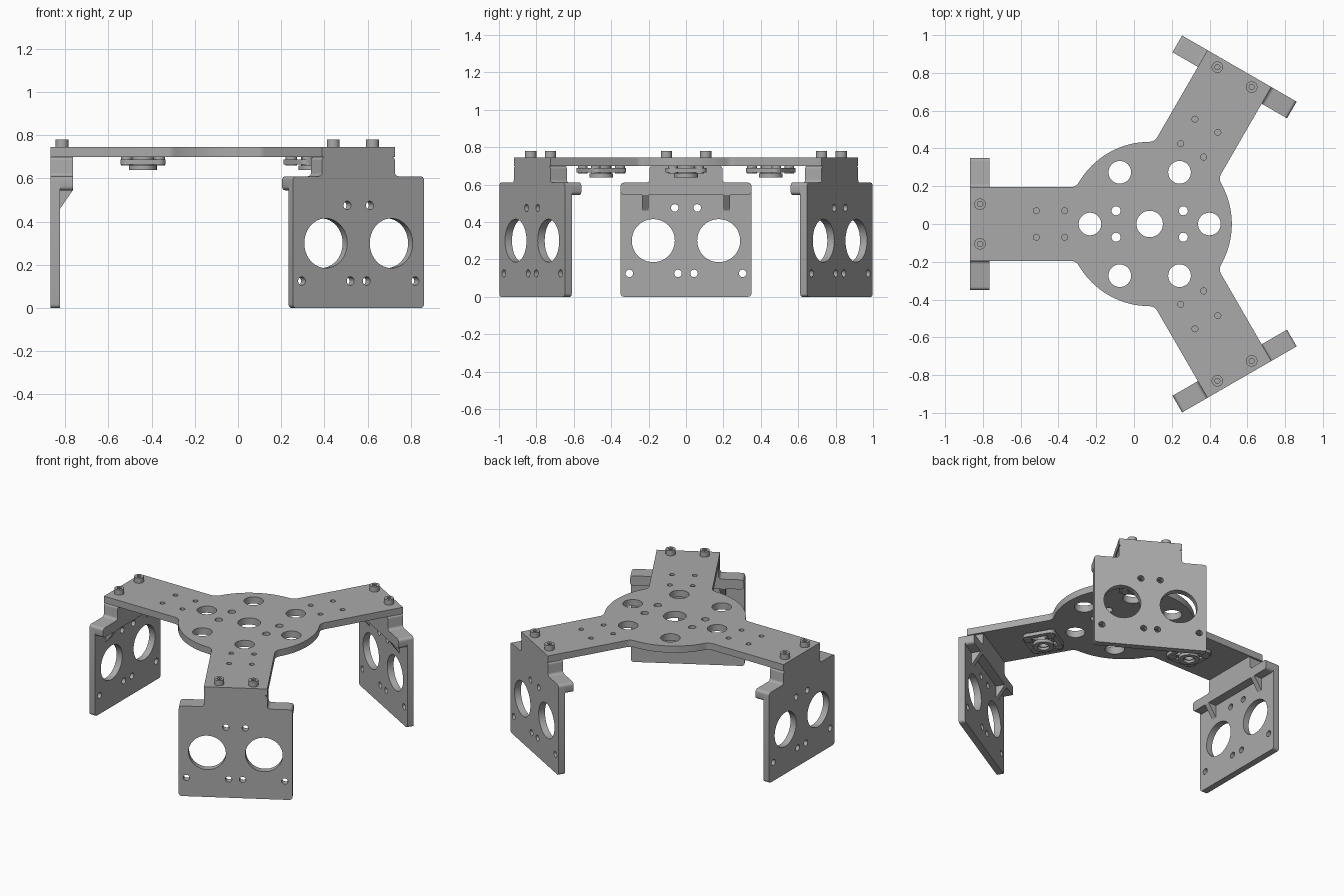
import bpy
import bmesh
from math import sin, cos, pi, radians, atan2
from mathutils import Matrix, Vector

cube = bpy.data.objects.get("Cube")
if cube:
    bpy.data.objects.remove(cube)


def make_material(name, value):
    mat = bpy.data.materials.new(name)
    color = (value, value, value, 1)
    mat.diffuse_color = color
    mat.use_nodes = True
    mat.node_tree.nodes["Principled BSDF"].inputs["Base Color"].default_value = color
    return mat


GREY = make_material("plain grey", 0.4)

# Main dimensions
HUB = Matrix.Translation((0.083, 0, 0))
HUB_R, ARM_W, ARM_END = 0.435, 0.195, 0.95
PLATE_LOW, PLATE_TOP = 0.70, 0.745
WALL_IN, SHELF_IN = 0.907, 0.848
ARMS = {"front": -pi / 3, "back": pi / 3, "right": pi}

# Axes for profiles: across the arm, and along the arm standing upright
ACROSS = Matrix(((0, 0, 1, 0), (1, 0, 0, 0), (0, 1, 0, 0), (0, 0, 0, 1)))
ALONG = Matrix(((1, 0, 0, 0), (0, 0, -1, 0), (0, 1, 0, 0), (0, 0, 0, 1)))


def circle(x, y, r, n=32):
    return [(x + r * cos(2 * pi * i / n), y + r * sin(2 * pi * i / n)) for i in range(n)]


def arc(x, y, r, a, b, n):
    return [(x + r * cos(a + (b - a) * i / n), y + r * sin(a + (b - a) * i / n))
            for i in range(n + 1)]


def rounded(points, r, n=5):
    """Round every right-angled corner of an outline."""
    result = []
    for i, p in enumerate(points):
        c = Vector(p)
        before = (Vector(points[i - 1]) - c).normalized() * r
        after = (Vector(points[(i + 1) % len(points)]) - c).normalized() * r
        for k in range(n + 1):
            t = k / n * pi / 2
            result.append(tuple(c + before * (1 - sin(t)) + after * (1 - cos(t))))
    return result


def box_outline(x0, x1, y0, y1):
    return [(x0, y0), (x1, y0), (x1, y1), (x0, y1)]


def extrude(outline, holes, low, high, axes=Matrix()):
    """Extrude an outline with holes along its normal into a mesh."""
    bm = bmesh.new()
    for loop in [outline] + holes:
        verts = [bm.verts.new((x, y, low)) for x, y in loop]
        for i, v in enumerate(verts):
            bm.edges.new((verts[i - 1], v))
    bmesh.ops.triangle_fill(bm, edges=bm.edges[:], use_beauty=True)
    new = bmesh.ops.extrude_face_region(bm, geom=bm.faces[:])["geom"]
    top = [v for v in new if isinstance(v, bmesh.types.BMVert)]
    bmesh.ops.translate(bm, verts=top, vec=(0, 0, high - low))
    bmesh.ops.recalc_face_normals(bm, faces=bm.faces[:])
    bm.transform(axes)
    mesh = bpy.data.meshes.new("part")
    bm.to_mesh(mesh)
    bm.free()
    mesh.materials.append(GREY)
    return mesh


def place(name, mesh, matrix):
    obj = bpy.data.objects.new(name, mesh)
    obj.matrix_world = matrix
    bpy.context.collection.objects.link(obj)
    return obj


# Three-armed top plate, with filleted joins between arms and round hub
fillet = 0.05
join_y = ARM_W + fillet
join_x = ((HUB_R + fillet) ** 2 - join_y ** 2) ** 0.5
join_a = atan2(join_y, join_x)
segment = [(ARM_END, -ARM_W), (ARM_END, ARM_W)]
segment += arc(join_x, join_y, fillet, -pi / 2, join_a - pi, 6)
segment += arc(0, 0, HUB_R, join_a, 2 * pi / 3 - join_a, 16)[1:]
segment += arc(join_x, -join_y, fillet, pi - join_a, pi / 2, 6)[1:0]
outline, holes = [], [circle(0, 0, 0.07)]
mirror = [(x, -y) for x, y in arc(join_x, join_y, fillet, -pi / 2, join_a - pi, 6)]
segment = mirror[::-1][1:] + segment
for a in sorted(ARMS.values()):
    turn = Matrix.Rotation(a, 2)
    outline += [tuple(turn @ Vector(p)) for p in segment]
    for r in (0.45, 0.6):
        for y in (-0.07, 0.07):
            holes.append(circle(*(turn @ Vector((r, y))), 0.016, 16))
holes += [circle(0.316 * cos(k * pi / 3), 0.316 * sin(k * pi / 3), 0.06) for k in range(6)]
holes += [circle(sx * 0.178, sy * 0.07, 0.024, 20) for sx in (-1, 1) for sy in (-1, 1)]
place("top_plate", extrude(outline, holes, PLATE_LOW, PLATE_TOP), HUB)

# Sensor bracket: outer wall with a tab, round windows and screw holes
W, SHOULDER, SHELF_LOW = 0.35, 0.61, 0.545


def tabbed(bottom):
    return [(-W, bottom), (W, bottom), (W, SHOULDER), (ARM_W, SHOULDER),
            (ARM_W, PLATE_LOW), (-ARM_W, PLATE_LOW), (-ARM_W, SHOULDER), (-W, SHOULDER)]


wall_holes = []
for s in (-1, 1):
    wall_holes.append(circle(s * 0.175, 0.30, 0.115, 48))
    for y, z in ((0.06, 0.475), (0.043, 0.125), (0.303, 0.125)):
        wall_holes.append(circle(s * y, z, 0.02, 20))
parts = {
    "bracket_wall": extrude(rounded(tabbed(0), 0.018), wall_holes, WALL_IN, ARM_END, ACROSS),
    "bracket_shelf": extrude(rounded(tabbed(SHELF_LOW), 0.018), [], SHELF_IN, WALL_IN, ACROSS),
}

# Gusset ribs under the shelf
rib = [(WALL_IN, SHELF_LOW), (SHELF_IN, SHELF_LOW), (WALL_IN, 0.46)]
for side, y in (("left", 0.2175), ("right", -0.2175)):
    parts["rib_" + side] = extrude(rib, [], y - 0.0175, y + 0.0175, ALONG)

# Socket-head bolts through the arm ends
for side, y in (("left", 0.105), ("right", -0.105)):
    parts["bolt_head_" + side] = extrude(circle(0.898, y, 0.03), [circle(0.898, y, 0.015, 6)],
                                         PLATE_TOP, 0.78)
    parts["bolt_socket_" + side] = extrude(circle(0.898, y, 0.017, 6), [], PLATE_TOP, 0.757)

# Mount under each arm: frame, diagonal spokes, ring and corner bosses
MX = 0.523
frame = rounded(box_outline(MX - 0.105, MX + 0.105, -0.11, 0.11), 0.035)
inner = rounded(box_outline(MX - 0.075, MX + 0.075, -0.08, 0.08), 0.02)
parts["mount_frame"] = extrude(frame, [inner], 0.665, 0.688)
for i, a in enumerate((pi / 4, -pi / 4)):
    bar = [tuple(Matrix.Rotation(a, 2) @ Vector(p) + Vector((MX, 0)))
           for p in box_outline(0.045, 0.115, -0.014, 0.014)]
    back = [(2 * MX - x, -y) for x, y in bar]
    parts["mount_spoke_a%d" % i] = extrude(bar, [], 0.667, 0.686)
    parts["mount_spoke_b%d" % i] = extrude(back, [], 0.667, 0.686)
parts["mount_ring"] = extrude(circle(MX, 0, 0.052), [circle(MX, 0, 0.03)], 0.655, PLATE_LOW)
parts["mount_collar"] = extrude(circle(MX, 0, 0.064), [circle(MX, 0, 0.036)], 0.638, 0.66)
for sx in (-1, 1):
    for sy in (-1, 1):
        parts["mount_boss_%d%d" % (sx > 0, sy > 0)] = extrude(
            circle(MX + sx * 0.075, sy * 0.07, 0.026, 20), [], 0.66, PLATE_LOW)

# Repeat the arm parts around the hub
for arm, a in ARMS.items():
    for name, mesh in parts.items():
        place(arm + "_" + name, mesh, HUB @ Matrix.Rotation(a, 4, "Z"))

# Smooth round walls, keep edges sharp
for obj in bpy.context.collection.objects:
    if obj.type == "MESH":
        bpy.ops.object.select_all(action="DESELECT")
        obj.select_set(True)
        bpy.context.view_layer.objects.active = obj
        bpy.ops.object.shade_smooth_by_angle(angle=radians(30))
